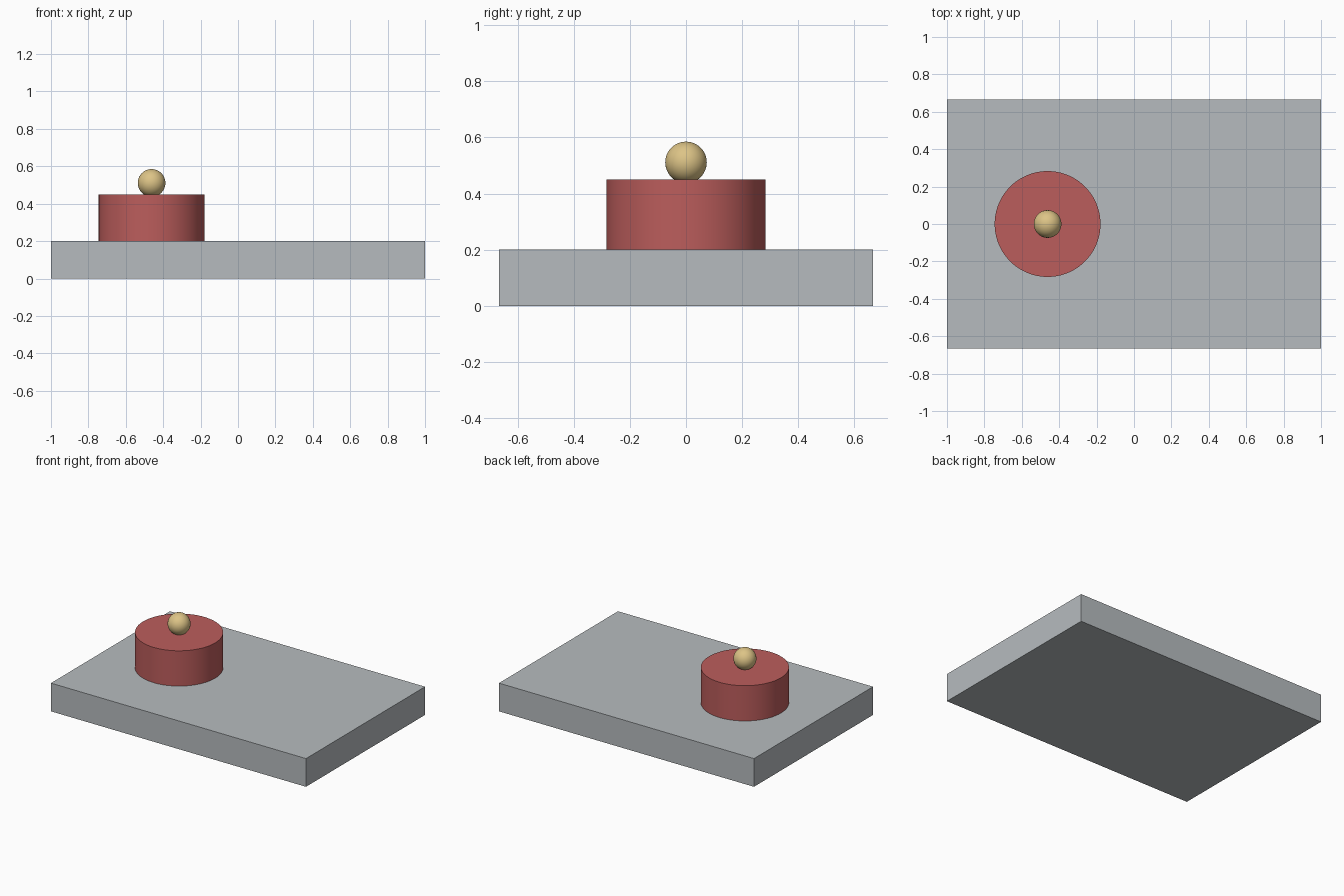
import bpy
import math

cube = bpy.data.objects.get("Cube")
if cube:
    bpy.data.objects.remove(cube, do_unlink=True)


def make_material(name, rgb):
    mat = bpy.data.materials.new(name)
    mat.use_nodes = True
    colour = (*rgb, 1.0)
    mat.diffuse_color = colour
    mat.node_tree.nodes["Principled BSDF"].inputs["Base Color"].default_value = colour
    return mat


def finish(name, mat, smooth=False):
    obj = bpy.context.object
    obj.name = name
    obj.data.name = name
    obj.data.materials.append(mat)
    if smooth:
        bpy.ops.object.shade_smooth_by_angle(angle=math.radians(30))
    return obj


grey = make_material("light grey", (0.47, 0.50, 0.52))
red = make_material("muted red", (0.50, 0.11, 0.107))
tan = make_material("pale tan", (0.72, 0.55, 0.24))

BASE_TOP = 0.2
DRUM_HEIGHT = 0.25
DRUM_X = -0.462

# Rectangular base slab
bpy.ops.mesh.primitive_cube_add(size=1, location=(0, 0, BASE_TOP / 2))
base = finish("base_slab", grey)
base.scale = (2.0, 4 / 3, BASE_TOP)

# Round drum standing on the slab
bpy.ops.mesh.primitive_cylinder_add(
    vertices=96, radius=0.283, depth=DRUM_HEIGHT,
    location=(DRUM_X, 0, BASE_TOP + DRUM_HEIGHT / 2))
finish("round_drum", red, smooth=True)

# Ball knob slightly sunk into the drum top
bpy.ops.mesh.primitive_uv_sphere_add(
    segments=48, ring_count=24, radius=0.074, location=(DRUM_X, 0, 0.511))
finish("ball_knob", tan, smooth=True)
